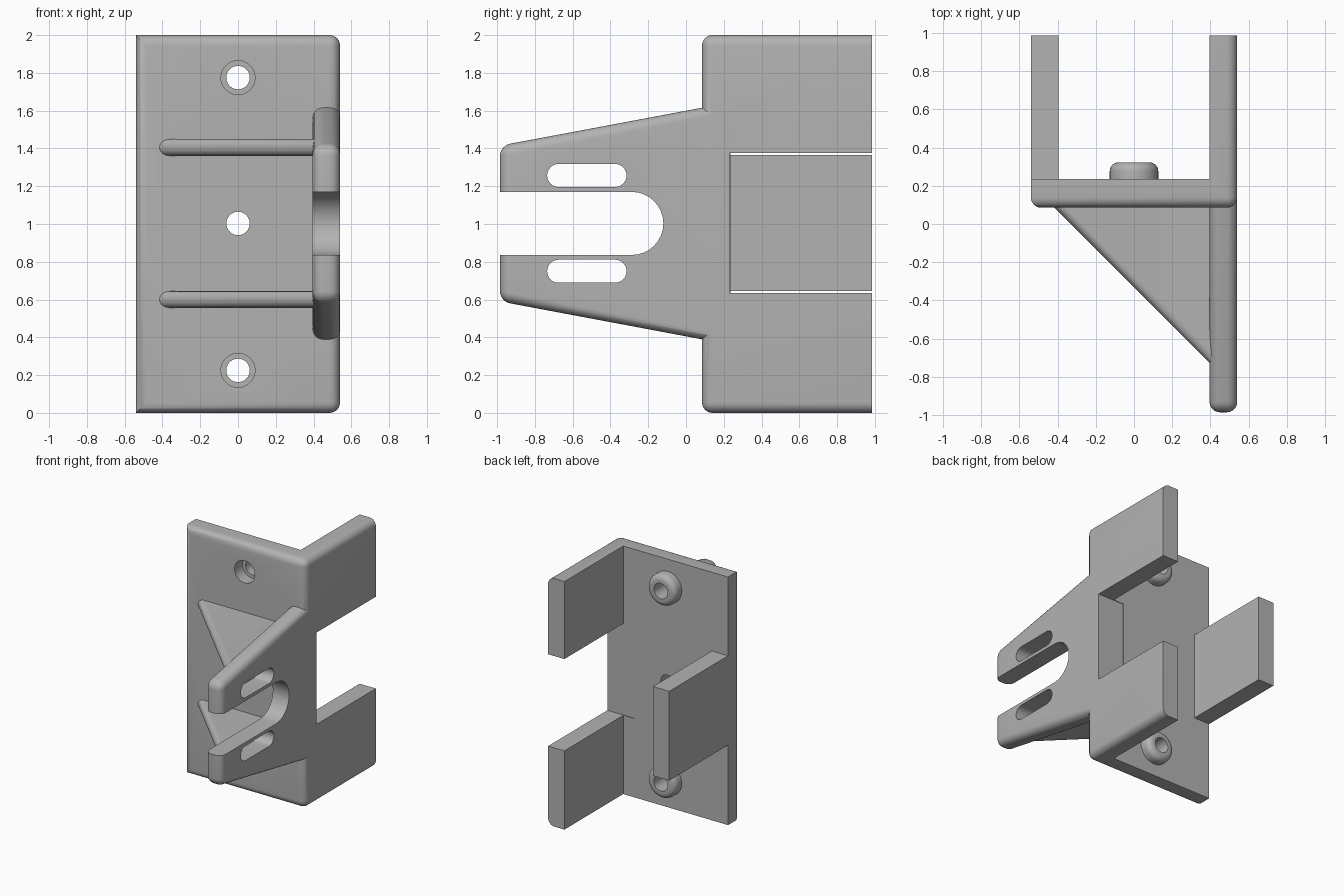
import bpy, bmesh
from math import pi, cos, sin
from mathutils import Vector

cube = bpy.data.objects.get("Cube")
if cube:
    bpy.data.objects.remove(cube)

grey = bpy.data.materials.new("plain grey")
grey.use_nodes = True
colour = (0.45, 0.45, 0.45, 1)
grey.diffuse_color = colour
grey.node_tree.nodes["Principled BSDF"].inputs["Base Color"].default_value = colour

HALF, FRONT, INNER, BACK, WALL = 0.54, 0.085, 0.235, 0.985, 0.395
ROUND = 0.055


def prism(name, outline, axis, lo, hi, rule=None, width=ROUND):
    """Extrude an outline along an axis and round the edges chosen by rule."""
    def place(a, b, h):
        return {"x": (h, a, b), "y": (a, h, b), "z": (a, b, h)}[axis]
    bm = bmesh.new()
    face = bm.faces.new([bm.verts.new(place(a, b, lo)) for a, b in outline])
    grown = bmesh.ops.extrude_face_region(bm, geom=[face])["geom"]
    shift = Vector(place(0, 0, hi - lo))
    bmesh.ops.translate(bm, vec=shift, verts=[v for v in grown if isinstance(v, bmesh.types.BMVert)])
    bmesh.ops.recalc_face_normals(bm, faces=bm.faces)
    if rule:
        edges = [e for e in bm.edges if rule(e.verts[0].co, e.verts[1].co)]
        bmesh.ops.bevel(bm, geom=edges, offset=width, segments=6, profile=0.5,
                        affect="EDGES", clamp_overlap=True)
        bmesh.ops.recalc_face_normals(bm, faces=bm.faces)
    mesh = bpy.data.meshes.new(name)
    bm.to_mesh(mesh)
    bm.free()
    mesh.materials.append(grey)
    obj = bpy.data.objects.new(name, mesh)
    bpy.context.collection.objects.link(obj)
    return obj


def box(name, x, y, z):
    return prism(name, [(x[0], y[0]), (x[1], y[0]), (x[1], y[1]), (x[0], y[1])], "z", *z)


def circle(a, b, r, n=40):
    return [(a + r * cos(2 * pi * i / n), b + r * sin(2 * pi * i / n)) for i in range(n)]


def stadium(a0, a1, b, r, n=16):
    """Long rounded outline from a0 to a1."""
    right = [(a1 - r + r * sin(pi * i / n), b - r * cos(pi * i / n)) for i in range(n + 1)]
    left = [(a0 + r - r * sin(pi * i / n), b + r * cos(pi * i / n)) for i in range(n + 1)]
    return right + left


def combine(target, tool, operation):
    mod = target.modifiers.new(tool.name, "BOOLEAN")
    mod.object, mod.operation, mod.solver = tool, operation, "EXACT"
    bpy.context.view_layer.objects.active = target
    bpy.ops.object.modifier_apply(modifier=mod.name)
    bpy.data.objects.remove(tool)


# Mounting plate with side wall, rounded on its outer edges
bracket = prism("wall_bracket",
                [(-HALF, FRONT), (HALF, FRONT), (HALF, BACK), (WALL, BACK), (WALL, INNER), (-HALF, INNER)],
                "z", 0, 2,
                lambda p, q: max(p.y, q.y) < 0.1 or (min(p.x, q.x) > 0.5 and abs(p.z - q.z) < 0.01))
combine(bracket, box("side_notch", (0.3, 0.7), (0.23, 1.2), (0.635, 1.375)), "DIFFERENCE")

# Opposite tab
combine(bracket, box("opposite_tab", (-HALF, -WALL), (0.15, BACK), (0.645, 1.365)), "UNION")

# Tapered forked arm
arm = prism("forked_arm", [(-BACK, 0.59), (0.2, 0.368), (0.2, 1.637), (-BACK, 1.415)], "x", WALL, HALF,
            lambda p, q: min(p.y, q.y) < 0 and not (p.y > 0.1 and q.y > 0.1))
combine(arm, prism("fork_slot", stadium(-1.5, -0.12, 1.003, 0.167), "x", 0.2, 0.8), "DIFFERENCE")
for z in (0.75, 1.257):
    combine(arm, prism("arm_slit", stadium(-0.735, -0.315, z, 0.061), "x", 0.2, 0.8), "DIFFERENCE")
combine(bracket, arm, "UNION")

# Triangular ribs with a rounded sloping edge
for z in (0.6, 1.405):
    rib = prism("rib", [(-0.48, 0.15), (0.45, 0.15), (0.45, -0.78)], "z", z - 0.044, z + 0.044,
                lambda p, q: abs(p.z - q.z) < 0.01 and abs(p.x - q.x) > 0.1 and abs(p.y - q.y) > 0.1, 0.04)
    combine(bracket, rib, "UNION")

# Rear bosses
for z in (0.225, 1.775):
    boss = prism("rear_boss", circle(0, z, 0.127), "y", 0.2, 0.322,
                 lambda p, q: min(p.y, q.y) > 0.3, 0.045)
    combine(bracket, boss, "UNION")
    combine(bracket, prism("screw_recess", circle(0, z, 0.09), "y", 0, 0.185), "DIFFERENCE")

# Through holes
for z in (0.225, 1.003, 1.775):
    combine(bracket, prism("screw_hole", circle(0, z, 0.062), "y", 0, 0.5), "DIFFERENCE")

bpy.ops.object.select_all(action="DESELECT")
bracket.select_set(True)
bpy.context.view_layer.objects.active = bracket
bpy.ops.object.shade_smooth_by_angle(angle=0.6)
